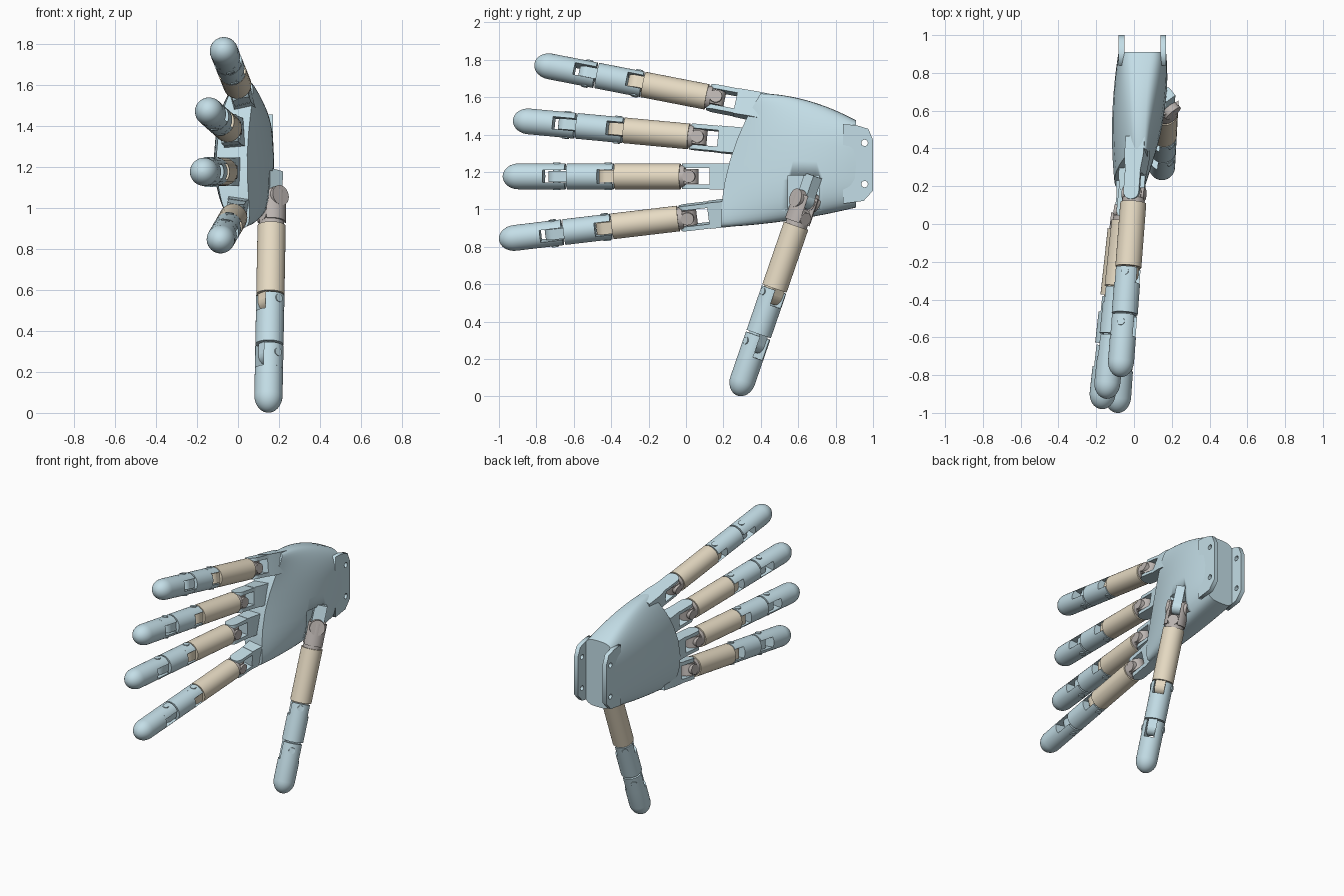
import bpy, bmesh
from math import sin, cos, asin, pi
from mathutils import Vector, Matrix

if "Cube" in bpy.data.objects:
    bpy.data.objects.remove(bpy.data.objects["Cube"])


def material(name, rgb):
    m = bpy.data.materials.new(name)
    m.diffuse_color = (*rgb, 1)
    m.use_nodes = True
    m.node_tree.nodes["Principled BSDF"].inputs["Base Color"].default_value = m.diffuse_color
    return m


BLUE = material("pale_blue", (0.55, 0.73, 0.80))
BEIGE = material("beige", (0.80, 0.71, 0.55))
GREY = material("warm_grey", (0.50, 0.46, 0.44))
R = 0.069


def finish(bm, name, mat, mtx=Matrix()):
    bmesh.ops.remove_doubles(bm, verts=bm.verts, dist=1e-5)
    bm.transform(mtx)
    bmesh.ops.recalc_face_normals(bm, faces=bm.faces)
    me = bpy.data.meshes.new(name)
    bm.to_mesh(me)
    bm.free()
    ob = bpy.data.objects.new(name, me)
    bpy.context.collection.objects.link(ob)
    me.materials.append(mat)
    smooth(ob)
    return ob


def smooth(ob, deg=35):
    bpy.ops.object.select_all(action='DESELECT')
    ob.select_set(True)
    bpy.context.view_layer.objects.active = ob
    bpy.ops.object.shade_smooth_by_angle(angle=deg * pi / 180)


def loft(bm, rings, caps=True):
    vs = [[bm.verts.new(p) for p in r] for r in rings]
    n = len(vs[0])
    for a, b in zip(vs, vs[1:]):
        for i in range(n):
            bm.faces.new((a[i], a[(i + 1) % n], b[(i + 1) % n], b[i]))
    if caps:
        bm.faces.new(vs[0])
        bm.faces.new(vs[-1])
    return vs


def slab(r, lo, hi, n=16):
    """Circle cut by two lines lo <= y <= hi."""
    a, b = asin(lo / r), asin(hi / r)
    side = [(r * cos(a + (b - a) * i / n), r * sin(a + (b - a) * i / n)) for i in range(n + 1)]
    if lo == -r:
        side[0] = (0, lo)
    if hi == r:
        side[-1] = (0, hi)
    pts = side + [(-x, y) for x, y in reversed(side)]
    return [p for i, p in enumerate(pts) if (Vector(p) - Vector(pts[i - 1])).length > 1e-6]


def rect(w, lo, hi):
    return [(-w, lo), (w, lo), (w, hi), (-w, hi)]


def prism(bm, pts, z0, z1):
    loft(bm, [[(x, y, z) for x, y in pts] for z in (z0, z1)])


def disc(bm, z, r, lo, hi, axis='H'):
    """Short cylinder across the finger, along the hinge or along local x."""
    ang = [2 * pi * i / 24 for i in range(24)]
    if axis == 'H':
        loft(bm, [[(r * cos(t), h, z + r * sin(t)) for t in ang] for h in (lo, hi)])
    else:
        loft(bm, [[(h, r * cos(t), z + r * sin(t)) for t in ang] for h in (lo, hi)])


def prongs(bm, gap, z0, z1):
    prism(bm, slab(R, gap, R), z0, z1)
    prism(bm, slab(R, -R, -gap), z0, z1)


def finger(name, k, tip, hinge, is_thumb=False):
    k, tip, h = Vector(k), Vector(tip), Vector(hinge)
    d = tip - k
    z = d.normalized()
    h = (h - z * h.dot(z)).normalized()
    x = h.cross(z)
    m = Matrix((x, h, d)).transposed().to_4x4()
    m.translation = k
    full = slab(R, -R, R)
    # proximal segment with hinge tongue
    bm = bmesh.new()
    prism(bm, full, 0.05, 0.40)
    prism(bm, rect(0.05, -0.033, 0.033), 0.39, 0.435)
    disc(bm, 0.435, 0.05, -0.033, 0.033)
    finish(bm, name + "_proximal", BEIGE, m)
    # middle segment, forked at one end and tongued at the other
    bm = bmesh.new()
    prongs(bm, 0.037, 0.407, 0.49)
    prism(bm, full, 0.49, 0.655)
    prism(bm, rect(0.045, -0.029, 0.029), 0.65, 0.71)
    disc(bm, 0.71, 0.045, -0.029, 0.029)
    disc(bm, 0.435, 0.02, -0.073, 0.073)
    finish(bm, name + "_middle", BLUE, m)
    # fingertip with forked base and round end
    bm = bmesh.new()
    prongs(bm, 0.033, 0.665, 0.78)
    disc(bm, 0.71, 0.02, -0.073, 0.073)
    rings = [[(px, py, 0.78) for px, py in full]]
    for i in range(9):
        t = i / 8 * pi / 2 * 0.98
        rings.append([(px * cos(t), py * cos(t), 0.915 + 0.085 * sin(t)) for px, py in full])
    loft(bm, rings)
    finish(bm, name + "_tip", BLUE, m)
    # knuckle swivel
    bm = bmesh.new()
    prism(bm, slab(0.06, -0.06, 0.06), 0.025, 0.055)
    disc(bm, 0, 0.048, -0.04, 0.04)
    disc(bm, 0, 0.034, -0.06, 0.06, 'X')
    if is_thumb:
        prongs(bm, 0.034, -0.12, 0.03)
        for s in (-0.05, 0.05):
            disc(bm, -0.09, 0.05, s - 0.018, s + 0.018)
    finish(bm, name + "_knuckle", GREY, m)
    # clevis that fixes the knuckle to the palm
    bm = bmesh.new()
    if is_thumb:
        disc(bm, -0.095, 0.045, -0.03, 0.03)
        prism(bm, rect(0.04, -0.03, 0.03), -0.23, -0.095)
    else:
        for lo, hi in ((0.044, 0.068), (-0.068, -0.044)):
            prism(bm, rect(0.042, lo, hi), -0.15, 0)
            disc(bm, 0, 0.042, lo, hi)
        loft(bm, [[(px * s, py, pz) for px, py in rect(0.045, -0.07, 0.07)]
                  for s, pz in ((0.9, -0.11), (1.15, -0.2), (1.15, -0.3))])
    finish(bm, name + "_clevis", BLUE, m)


# fingers and thumb: knuckle pivot, tip, hinge axis
UP = (0, 0, 1)
finger("little_finger", (0.0, 0.16, 1.592), (-0.075, -0.81, 1.78), (-0.25, 0, 1))
finger("ring_finger", (-0.045, 0.065, 1.385), (-0.15, -0.925, 1.478), (-0.1, 0, 1))
finger("middle_finger", (-0.065, 0.02, 1.176), (-0.175, -0.98, 1.176), UP)
finger("index_finger", (-0.02, 0.01, 0.957), (-0.09, -1.0, 0.837), (0.15, 0, 1))
finger("thumb", (0.165, 0.605, 0.96), (0.147, 0.275, 0.004), (0.6, -0.8, 0), True)


# palm: lofted rounded sections from the slanted knuckle edge back to the wrist
def quad(a, t):
    return a[0] * (1 - t) * (1 - 2 * t) + a[1] * 4 * t * (1 - t) + a[2] * t * (2 * t - 1)


def grid(g, u, v):
    return quad([quad(row, v) for row in g], u)


DORSAL = ((-0.05, -0.105, -0.03), (-0.07, -0.115, -0.06), (-0.08, -0.082, -0.08))
PALMAR = ((0.08, 0.045, 0.10), (0.155, 0.155, 0.13), (0.17, 0.17, 0.17))


def spow(a, p):
    return (abs(a) ** p) * (1 if a >= 0 else -1)


N, rings = 48, []
for j in range(17):
    u, ring = j / 16, []
    for i in range(N):
        t = 2 * pi * i / N
        v = 0.5 + 0.5 * spow(cos(t), 0.55)
        s = spow(sin(t), 0.55) if i % (N // 2) else 0
        dx, px = grid(DORSAL, u, v), grid(PALMAR, u, v)
        y0 = quad((0.19, 0.235, 0.40), v)
        low, high = quad((0.905, 0.94, 1.01), u), quad((1.62, 1.58, 1.475), u)
        ring.append(((dx + px) / 2 + (px - dx) / 2 * s, y0 + (0.91 - y0) * u, low + (high - low) * v))
    rings.append(ring)
bm = bmesh.new()
vs = loft(bm, rings, caps=False)
for r in (vs[0], vs[-1]):
    for i in range(N // 2):
        quadf = [r[i], r[i + 1], r[-i - 1], r[-i]]
        bm.faces.new(list(dict.fromkeys(quadf)))
palm = finish(bm, "palm", BLUE)

# recess where the thumb is mounted
bm = bmesh.new()
prism(bm, [(0.11, 0.545), (0.3, 0.545), (0.3, 0.71), (0.11, 0.71)], 1.0, 1.18)
cutter = finish(bm, "thumb_recess_cutter", BLUE)
cutter.hide_render = True
mod = palm.modifiers.new("recess", 'BOOLEAN')
mod.operation, mod.object, mod.solver = 'DIFFERENCE', cutter, 'EXACT'
smooth(palm)
bpy.ops.object.modifier_apply(modifier="recess")
bpy.data.objects.remove(cutter)

# wrist plates with bolt holes, one on each face of the hand
OUT = [(0.84, 1.03), (0.95, 1.045), (1.0, 1.10), (1.0, 1.37), (0.975, 1.43), (0.91, 1.45), (0.84, 1.455)]
for name, px in (("wrist_plate_back", -0.066), ("wrist_plate_palm", 0.155)):
    cu = bpy.data.curves.new(name, 'CURVE')
    cu.dimensions, cu.fill_mode, cu.extrude = '2D', 'BOTH', 0.015
    holes = [[(0.955 + 0.018 * cos(k * pi / 4), hz + 0.018 * sin(k * pi / 4)) for k in range(8)]
             for hz in (1.135, 1.355)]
    for loop in [OUT] + holes:
        sp = cu.splines.new('POLY')
        sp.points.add(len(loop) - 1)
        for p, (a, b) in zip(sp.points, loop):
            p.co = (a, b, 0, 1)
        sp.use_cyclic_u = True
    cu.materials.append(BLUE)
    ob = bpy.data.objects.new(name, cu)
    bpy.context.collection.objects.link(ob)
    ob.matrix_world = Matrix(((0, 0, 1, px), (1, 0, 0, 0), (0, 1, 0, 0), (0, 0, 0, 1)))
    bpy.ops.object.select_all(action='DESELECT')
    ob.select_set(True)
    bpy.context.view_layer.objects.active = ob
    bpy.ops.object.convert(target='MESH')
